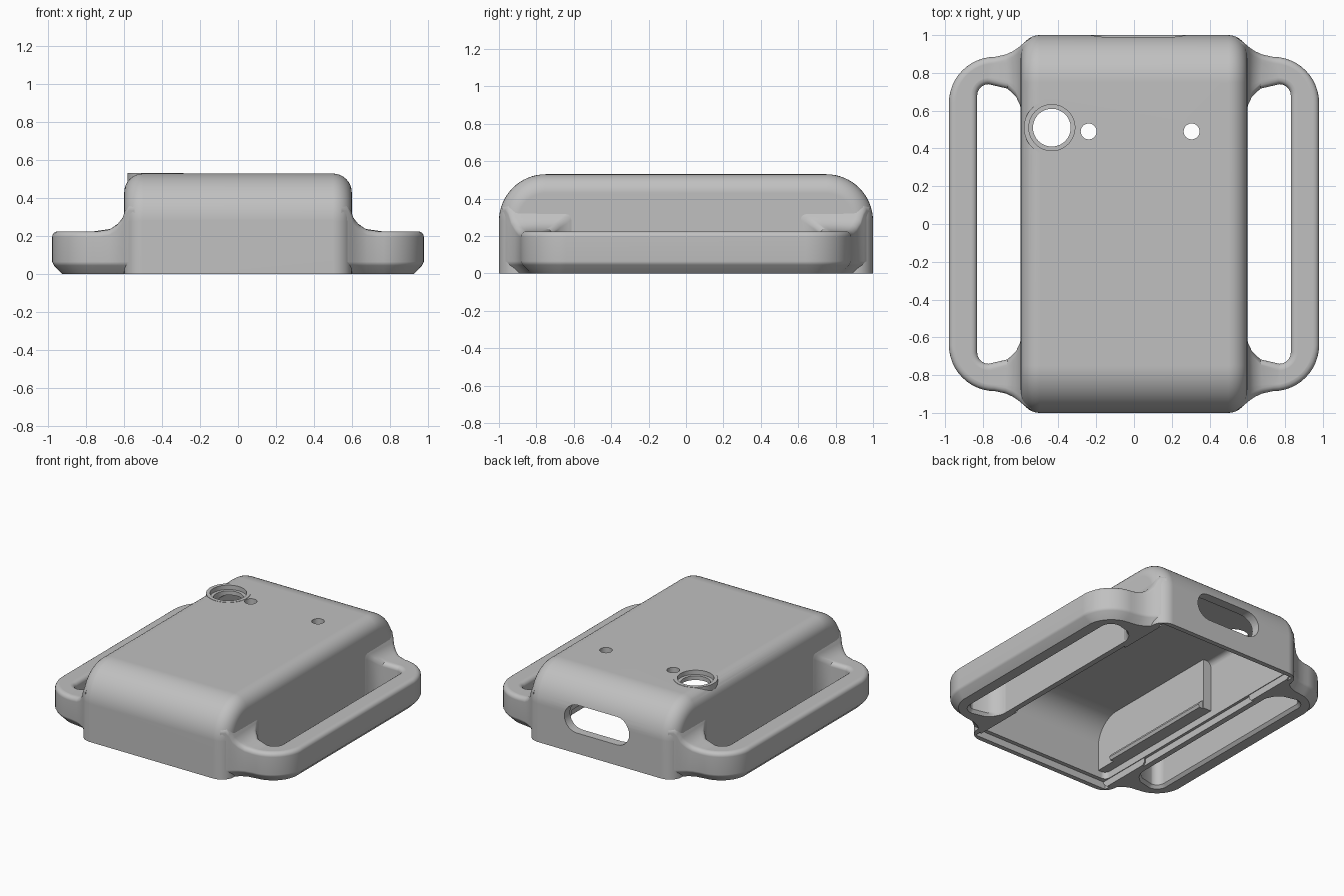
import bpy, bmesh, math
from mathutils import Vector

if "Cube" in bpy.data.objects:
    bpy.data.objects.remove(bpy.data.objects["Cube"], do_unlink=True)

grey = bpy.data.materials.new("plain_grey")
grey.use_nodes = True
colour = (0.53, 0.53, 0.53, 1)
grey.diffuse_color = colour
grey.node_tree.nodes["Principled BSDF"].inputs["Base Color"].default_value = colour


def arc(cx, cy, r, a0, a1, n=12):
    angles = [math.radians(a0 + (a1 - a0) * i / n) for i in range(n + 1)]
    return [(cx + r * math.cos(a), cy + r * math.sin(a)) for a in angles]


def finish(bm, name):
    bmesh.ops.recalc_face_normals(bm, faces=bm.faces[:])
    mesh = bpy.data.meshes.new(name)
    bm.to_mesh(mesh)
    bm.free()
    mesh.materials.append(grey)
    ob = bpy.data.objects.new(name, mesh)
    bpy.context.collection.objects.link(ob)
    return ob


def prism(name, outline, axis, lo, hi, rim=0):
    """Extrude a 2D outline along an axis, optionally rounding both end rims."""
    place = {"x": lambda p: (lo, p[0], p[1]),
             "y": lambda p: (p[0], lo, p[1]),
             "z": lambda p: (p[0], p[1], lo)}[axis]
    step = Vector([hi - lo if a == axis else 0 for a in "xyz"])
    bm = bmesh.new()
    face = bm.faces.new([bm.verts.new(place(p)) for p in outline])
    new = bmesh.ops.extrude_face_region(bm, geom=[face], use_keep_orig=True)["geom"]
    bmesh.ops.translate(bm, vec=step, verts=[v for v in new if isinstance(v, bmesh.types.BMVert)])
    if rim:
        floor = min(v.co.z for v in bm.verts) + 1e-4
        edges = [e for e in bm.edges
                 if abs(e.verts[0].co.x - e.verts[1].co.x) < 1e-5
                 and max(v.co.z for v in e.verts) > floor]
        bmesh.ops.bevel(bm, geom=edges, offset=rim, segments=8, profile=0.5, affect="EDGES")
    return finish(bm, name)


def rect(x0, y0, x1, y1):
    return [(x0, y0), (x1, y0), (x1, y1), (x0, y1)]


def arch(half, floor, top, r):
    """Side profile with rounded upper ends."""
    return ([(-half, floor), (half, floor)] + arc(half - r, top - r, r, 0, 90, 16)
            + arc(r - half, top - r, r, 90, 180, 16))


def disc(name, x, y, r, lo, hi):
    return prism(name, arc(x, y, r, 0, 360, 48)[:-1], "z", lo, hi)


def combine(target, tool, operation="DIFFERENCE"):
    mod = target.modifiers.new("combine", "BOOLEAN")
    mod.operation, mod.solver, mod.object = operation, "EXACT", tool
    bpy.context.view_layer.objects.active = target
    bpy.ops.object.modifier_apply(modifier=mod.name)
    bpy.data.objects.remove(tool, do_unlink=True)


def smooth(ob):
    bpy.ops.object.select_all(action="DESELECT")
    ob.select_set(True)
    bpy.context.view_layer.objects.active = ob
    bpy.ops.object.shade_smooth_by_angle(angle=math.radians(32))
    mod = ob.modifiers.new("normals", "WEIGHTED_NORMAL")
    mod.keep_sharp = True


# Rounded case shell with raised ring seat
case = prism("case_shell", arch(1, 0, 0.53, 0.25), "x", -0.6, 0.6, rim=0.1)
ring = (-0.435, 0.51)
combine(case, disc("ring_boss", *ring, 0.148, 0.44, 0.532), "UNION")

# Hollow inside and lid recess
combine(case, prism("cavity", arch(0.935, -0.1, 0.47, 0.19), "x", -0.54, 0.54, rim=0.04))
combine(case, prism("lid_recess", rect(-0.56, -0.965, 0.56, 0.965), "z", -0.1, 0.05))

# Round openings in the top
combine(case, disc("counterbore", *ring, 0.122, 0.5, 0.7))
combine(case, disc("ring_hole", *ring, 0.1, 0.35, 0.7))
for x in (-0.24, 0.305):
    combine(case, disc("small_hole", x, 0.49, 0.042, 0.35, 0.7))

# Port opening in the back
port = arc(0.185, 0.25, 0.1, -90, 90) + arc(-0.14, 0.25, 0.1, 90, 270)
combine(case, prism("port", port, "y", 0.8, 1.2))
smooth(case)

# Thick inner side wall and its rail
inner = [(0.15, 0.1), (0.15, 0.48)] + arc(-0.74, 0.285, 0.2, 90, 180) + [(-0.94, 0.1)]
smooth(prism("inner_side_wall", inner, "x", -0.55, -0.475))
rail = [(-0.55, 0.1), (-0.45, 0.1), (-0.44, 0.12), (-0.45, 0.14), (-0.475, 0.16), (-0.55, 0.16)]
prism("inner_rail", rail, "y", -0.78, 0.14)


# Strap loops: a section lofted along paired outer and inner plan points
def top_height(x, r=0.14, flat=0.73):
    d = min(max(flat - x, 0), r)
    return 0.225 + r - math.sqrt(r * r - d * d)


outer = [(0.545, 0.985), (0.575, 0.965), (0.592, 0.951), (0.61, 0.936), (0.64, 0.915), (0.68, 0.897)]
inside = [(0.545, 0.54), (0.575, 0.56), (0.592, 0.58), (0.604, 0.63), (0.625, 0.675), (0.67, 0.717)]
outer += arc(0.735, 0.64, 0.245, 90, 0)
inside += arc(0.77, 0.68, 0.06, 90, 0)
stations = list(zip(outer, inside))
stations += [((a, -b), (c, -d)) for (a, b), (c, d) in reversed(stations)]


def strap_loop(name, side):
    bm = bmesh.new()
    rings = []
    for o, i in stations:
        o, i = Vector(o), Vector(i)
        w = (i - o).length
        d = (i - o) / w
        f = 0.03
        # Each entry: distance from the outer edge, height, measured from the top or not
        section = [(0.055, 0, False), (0.01, 0.045, False), (0, 0.065, False)]
        fillet = [(f - f * math.cos(a), f * math.sin(a) - f)
                  for a in (math.pi * k / 8 for k in range(5))]
        section += [(s, z, True) for s, z in fillet]
        section += [(w * k / 4, 0, True) for k in (1, 2, 3)]
        section += [(w - s, z, True) for s, z in reversed(fillet)]
        section += [(w, 0.02, False), (w - 0.02, 0, False)]
        loop = []
        for s, z, from_top in section:
            p = o + d * s
            loop.append(bm.verts.new((side * p.x, p.y, z + (top_height(p.x) if from_top else 0))))
        rings.append(loop)
    for a, b in zip(rings, rings[1:]):
        for k in range(len(a)):
            n = (k + 1) % len(a)
            bm.faces.new((a[k], a[n], b[n], b[k]))
    bm.faces.new(rings[0])
    bm.faces.new(rings[-1])
    smooth(finish(bm, name))


strap_loop("left_strap_loop", 1)
strap_loop("right_strap_loop", -1)
